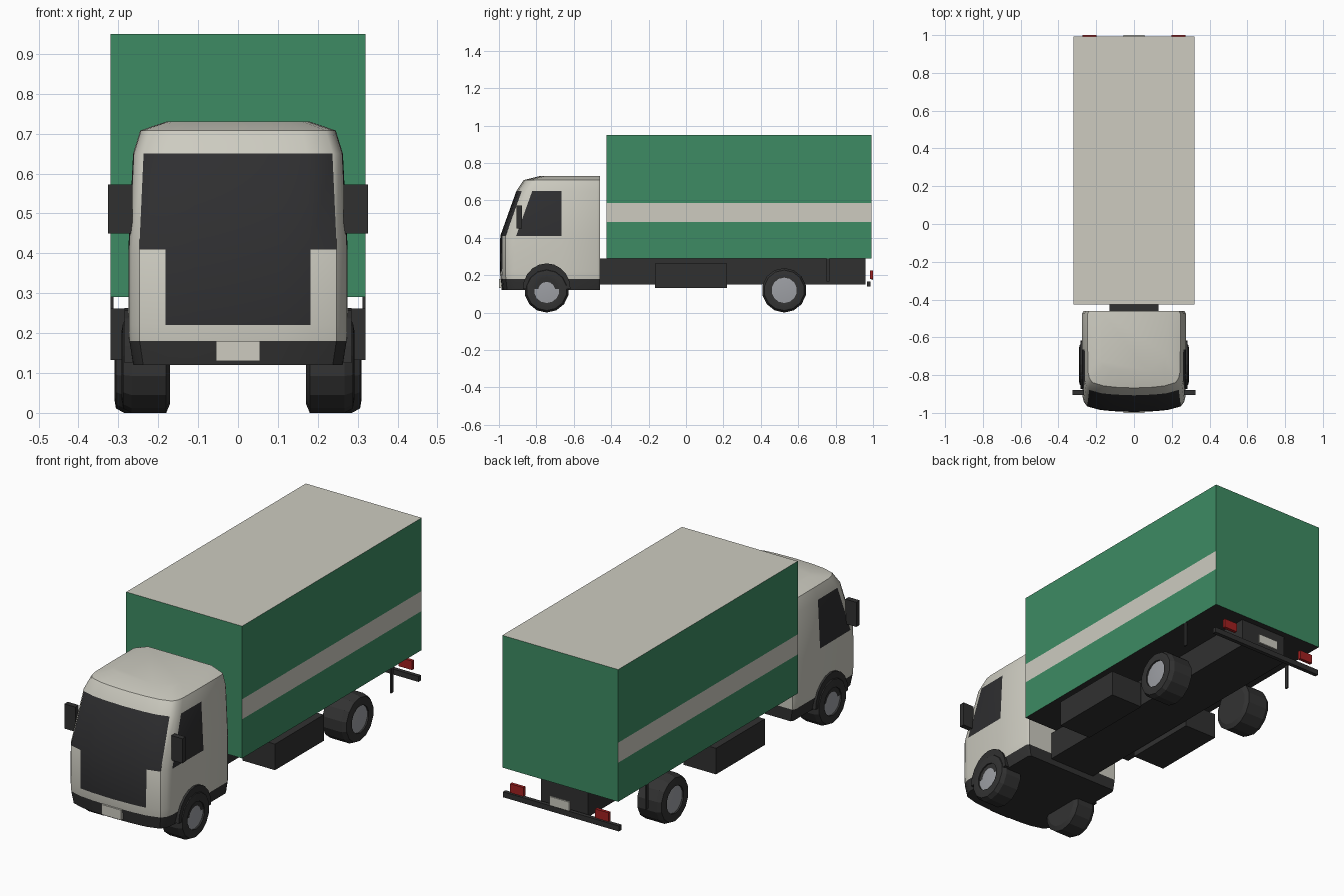
import bpy, bmesh, math
from mathutils import Vector

cube = bpy.data.objects.get("Cube")
if cube:
    bpy.data.objects.remove(cube, do_unlink=True)


def make_material(name, r, g, b):
    mat = bpy.data.materials.new(name)
    mat.use_nodes = True
    mat.diffuse_color = (r, g, b, 1)
    mat.node_tree.nodes["Principled BSDF"].inputs["Base Color"].default_value = (r, g, b, 1)
    return mat


BEIGE = make_material("warm_white_paint", 0.61, 0.60, 0.53)
GREEN = make_material("green_paint", 0.047, 0.26, 0.125)
TRIM = make_material("black_trim", 0.03, 0.03, 0.03)
GLASS = make_material("dark_glass", 0.028, 0.028, 0.03)
RUBBER = make_material("tyre_rubber", 0.033, 0.033, 0.033)
STEEL = make_material("grey_steel", 0.34, 0.35, 0.375)
RED = make_material("red_lens", 0.36, 0.015, 0.015)


def finish(bm, name, mats, smooth=None):
    bmesh.ops.recalc_face_normals(bm, faces=bm.faces)
    mesh = bpy.data.meshes.new(name)
    bm.to_mesh(mesh)
    bm.free()
    for mat in mats:
        mesh.materials.append(mat)
    obj = bpy.data.objects.new(name, mesh)
    bpy.context.collection.objects.link(obj)
    if smooth:
        bpy.ops.object.select_all(action='DESELECT')
        obj.select_set(True)
        bpy.context.view_layer.objects.active = obj
        bpy.ops.object.shade_smooth_by_angle(angle=math.radians(smooth))
    return obj


def box_mesh(xs, ys, zs):
    bm = bmesh.new()
    bmesh.ops.create_cube(bm, size=1)
    for v in bm.verts:
        v.co = [lim[0] if c < 0 else lim[1] for c, lim in zip(v.co, (xs, ys, zs))]
    return bm


def box(name, xs, ys, zs, mat):
    return finish(box_mesh(xs, ys, zs), name, [mat])


def side_x(side, a, b):
    return sorted((side * a, side * b))


# Cab: stacked plan outlines; each row is height, half width, front y
SKIRT, GRILLE, SILL, HEADER = 0.18, 0.22, 0.41, 0.65
rows = [(0.12, 0.264, -0.985), (SKIRT, 0.274, -0.992), (GRILLE, 0.275, -0.995),
        (SILL, 0.275, -0.993), (HEADER, 0.263, -0.907), (0.708, 0.245, -0.868),
        (0.73, 0.18, -0.78)]
# Half outline: width fraction and setback from the front
front = [(0, 0), (0.4, 0.004), (0.66, 0.011), (0.9, 0.029), (0.965, 0.053), (0.993, 0.085)]
SCREEN_EDGE, GRILLE_EDGE, WINDOW_START = 3, 2, 5


def cab_outline(z, half, y0):
    right = [(f * half, y0 + d) for f, d in front]
    right += [(half, -0.665), (half, -0.475), (half * 0.97, -0.46)]
    left = [(-x, y) for x, y in reversed(right[1:])]
    return [Vector((x, y, z)) for x, y in right + left]


bm = bmesh.new()
rings = [[bm.verts.new(p) for p in cab_outline(*row)] for row in rows]
count = len(rings[0])
for row, (low, high) in enumerate(zip(rings, rings[1:])):
    base = rows[row][0]
    for i in range(count):
        j = (i + 1) % count
        face = bm.faces.new((low[i], low[j], high[j], high[i]))
        column = min(i, count - 1 - i)
        if base < SKIRT:
            face.material_index = 1
        elif base == GRILLE and column < GRILLE_EDGE:
            face.material_index = 2
        elif base == SILL and (column < SCREEN_EDGE or column == WINDOW_START):
            face.material_index = 2
bm.faces.new(rings[-1])
bm.faces.new(rings[0]).material_index = 1
finish(bm, "cab", [BEIGE, TRIM, GLASS], 35)

# Cargo box: stripe cut into the long sides, pale roof, dark floor
bm = box_mesh((-0.32, 0.32), (-0.425, 0.992), (0.29, 0.95))
STRIPE = (0.485, 0.585)
for z in STRIPE:
    bmesh.ops.bisect_plane(bm, geom=bm.verts[:] + bm.edges[:] + bm.faces[:],
                           plane_co=(0, 0, z), plane_no=(0, 0, 1))
bm.normal_update()
for face in bm.faces:
    mid = face.calc_center_median()
    if face.normal.z > 0.9 or (abs(face.normal.x) > 0.9 and STRIPE[0] < mid.z < STRIPE[1]):
        face.material_index = 1
    elif face.normal.z < -0.9:
        face.material_index = 2
finish(bm, "cargo_box", [GREEN, BEIGE, TRIM])

# Chassis and rear equipment
box("chassis", (-0.13, 0.13), (-0.47, 0.96), (0.15, 0.29), TRIM)
box("rear_bumper", (-0.32, 0.32), (0.967, 0.987), (0.14, 0.167), TRIM)
box("rear_plate", (-0.055, 0.055), (0.991, 1.0), (0.175, 0.22), BEIGE)
box("front_plate", (-0.055, 0.055), (-1.0, -0.984), (0.13, 0.18), BEIGE)


# Wheels: lathed around the axle
def wheel(name, side, y, outer):
    radius, hub = 0.119, 0.068
    profile = [(0, 0.17), (0.095, 0.17), (radius, 0.18), (radius, outer - 0.025),
               (0.108, outer - 0.004), (0.085, outer), (hub, outer - 0.002),
               (hub, outer - 0.01), (0, outer - 0.004)]
    bm = bmesh.new()
    verts = [bm.verts.new((side * x, y, radius - r)) for r, x in profile]
    edges = [bm.edges.new(pair) for pair in zip(verts, verts[1:])]
    bmesh.ops.spin(bm, geom=verts + edges, cent=(0, y, radius), axis=(1, 0, 0),
                   angle=math.tau, steps=14)
    bmesh.ops.remove_doubles(bm, verts=bm.verts, dist=0.0005)
    for face in bm.faces:
        mid = face.calc_center_median()
        if abs(mid.x) > 0.2 and math.hypot(mid.y - y, mid.z - radius) < hub * 0.9:
            face.material_index = 1
    finish(bm, name, [RUBBER, STEEL], 20)


# Wheel arch: extruded arc standing slightly proud of the cab
def wheel_arch(name, side):
    bm = bmesh.new()
    arc = [(math.cos(math.pi * i / 10), math.sin(math.pi * i / 10)) for i in range(11)]
    face = bm.faces.new([bm.verts.new((side * 0.17, -0.745 + 0.128 * c, 0.125 + 0.138 * s))
                         for c, s in arc])
    moved = bmesh.ops.extrude_face_region(bm, geom=[face])["geom"]
    bmesh.ops.translate(bm, vec=(side * 0.114, 0, 0),
                        verts=[g for g in moved if isinstance(g, bmesh.types.BMVert)])
    finish(bm, name, [TRIM])


# Parts repeated on both sides
for label, side in (("left", 1), ("right", -1)):
    wheel(label + "_front_wheel", side, -0.745, 0.292)
    wheel(label + "_rear_wheel", side, 0.525, 0.31)
    wheel_arch(label + "_wheel_arch", side)
    box(label + "_side_locker", side_x(side, 0.14, 0.32), (-0.165, 0.22), (0.132, 0.262), TRIM)
    box(label + "_mirror", side_x(side, 0.265, 0.326), (-0.905, -0.878), (0.45, 0.573), TRIM)
    box(label + "_guard_post", side_x(side, 0.312, 0.32), (0.752, 0.768), (0.165, 0.29), TRIM)
    box(label + "_tail_light", side_x(side, 0.198, 0.272), (0.984, 1.0), (0.18, 0.225), RED)
